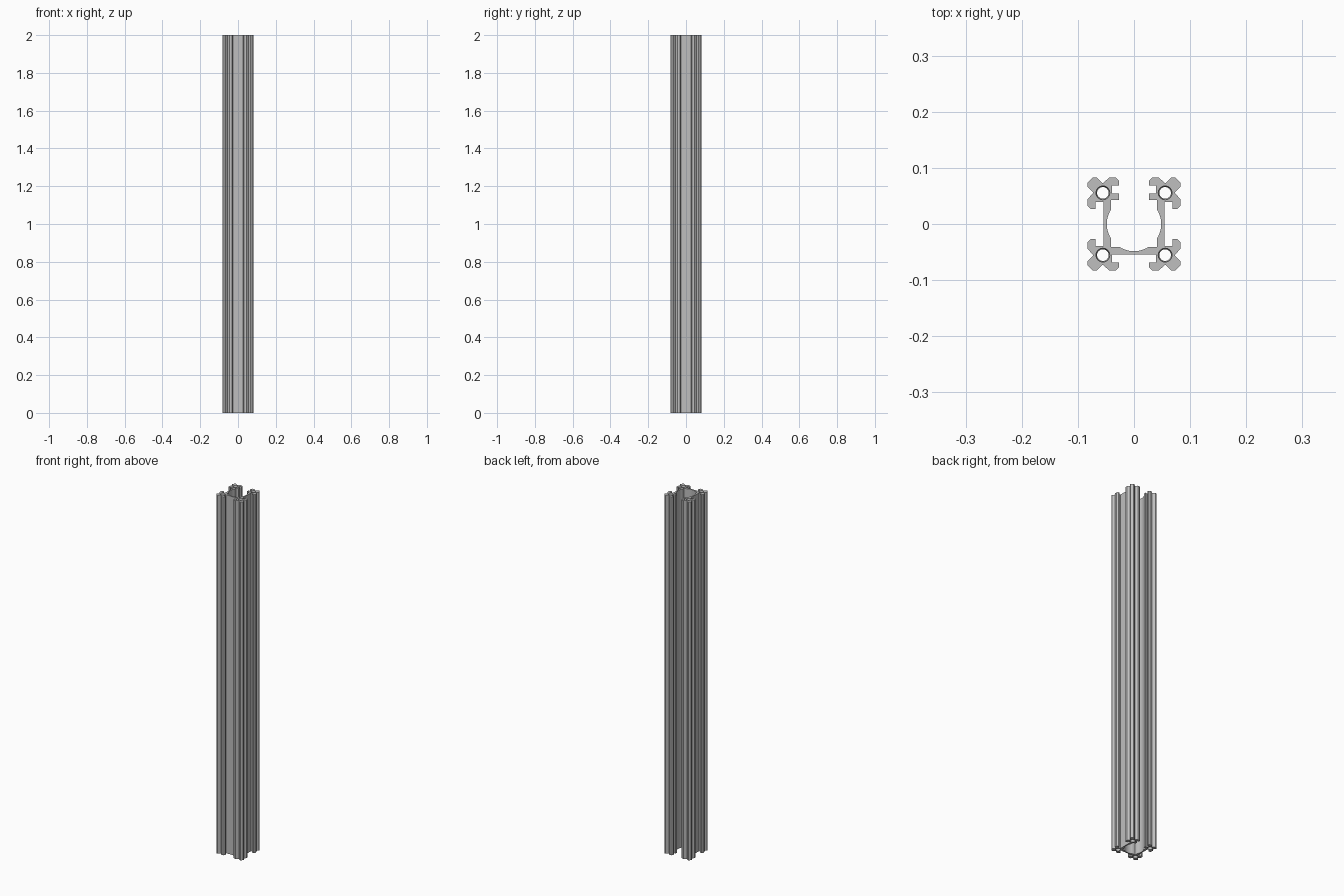
import bpy
import bmesh
import math

if "Cube" in bpy.data.objects:
    bpy.data.objects.remove(bpy.data.objects["Cube"], do_unlink=True)

HEIGHT = 2.0
CORNER = 0.0555      # offset of the four screw channels
BORE = 0.0125        # radius of a screw channel
ARC = 0.0485         # radius of the hollowed inner walls
WALL_IN, WALL_OUT = 0.041, 0.054

mat = bpy.data.materials.new("aluminium grey")
mat.use_nodes = True
GREY = (0.52, 0.52, 0.52, 1.0)
mat.diffuse_color = GREY
mat.node_tree.nodes["Principled BSDF"].inputs["Base Color"].default_value = GREY


def finish(name, bm):
    bmesh.ops.recalc_face_normals(bm, faces=bm.faces)
    mesh = bpy.data.meshes.new(name)
    bm.to_mesh(mesh)
    bm.free()
    mesh.materials.append(mat)
    ob = bpy.data.objects.new(name, mesh)
    bpy.context.collection.objects.link(ob)
    bpy.ops.object.select_all(action="DESELECT")
    ob.select_set(True)
    bpy.context.view_layer.objects.active = ob
    bpy.ops.object.shade_smooth_by_angle(angle=math.radians(31))
    return ob


def arc(start, end, steps=12):
    """Points on the inner hollow, angles in radians."""
    return [(ARC * math.cos(start + (end - start) * i / steps),
             ARC * math.sin(start + (end - start) * i / steps))
            for i in range(steps + 1)]


def ring(cx, cy, r, n):
    return [(cx + r * math.cos(math.tau * i / n),
             cy + r * math.sin(math.tau * i / n)) for i in range(n)]


# One corner: slot, hooked lip and lobes up to its diagonal, then mirrored on it
half = [(0.039, -WALL_OUT), (0.039, -0.069), (0.027, -0.069), (0.027, -0.077),
        (0.033, -0.083), (0.044, -0.083), (CORNER, -0.0725), (0.067, -0.083),
        (0.073, -0.083)]
corner = half + [(-y, -x) for x, y in reversed(half)]

# Right half of the section: front corner, back corner, back stub, inner wall
a = math.acos(WALL_IN / ARC)
right = corner + [(x, -y) for x, y in reversed(corner)]
right += [(0.027, WALL_OUT), (0.027, 0.043), (WALL_IN, 0.043)]
right += arc(a, -a)
right += [(WALL_IN, -WALL_IN)]
right += arc(a - math.pi / 2, -math.pi / 2, 6)
left = [(-x, y) for x, y in reversed(right[:-1])]
outline = right + left

# Extruded rail with four open screw channels
centres = [(sx * CORNER, sy * CORNER) for sx in (-1, 1) for sy in (-1, 1)]
bm = bmesh.new()
edges = []
for loop in [outline] + [ring(cx, cy, BORE, 16) for cx, cy in centres]:
    vs = [bm.verts.new((x, y, 0)) for x, y in loop]
    edges += [bm.edges.new((v, vs[(i + 1) % len(vs)])) for i, v in enumerate(vs)]
bmesh.ops.triangle_fill(bm, edges=edges, use_beauty=True, normal=(0, 0, 1))
out = bmesh.ops.extrude_face_region(bm, geom=bm.faces[:])
top = [g for g in out["geom"] if isinstance(g, bmesh.types.BMVert)]
bmesh.ops.translate(bm, verts=top, vec=(0, 0, HEIGHT))
finish("slotted_rail", bm)

# Narrower core inside each channel, with a chamfered mouth at both ends
for number, (cx, cy) in enumerate(centres, 1):
    bm = bmesh.new()
    rows = [[bm.verts.new((x, y, z)) for x, y in ring(cx, cy, r, 16)]
            for r, z in ((BORE, 0.002), (0.0105, 0.008),
                         (0.0105, HEIGHT - 0.008), (BORE, HEIGHT - 0.002))]
    for lo, hi in zip(rows, rows[1:]):
        for i in range(16):
            j = (i + 1) % 16
            bm.faces.new((lo[j], lo[i], hi[i], hi[j]))
    ob = finish(f"screw_channel_{number}", bm)
    # Surfaces face the channel axis
    me = ob.data
    face = me.polygons[16]
    if face.normal.x * (face.center.x - cx) + face.normal.y * (face.center.y - cy) > 0:
        me.flip_normals()
